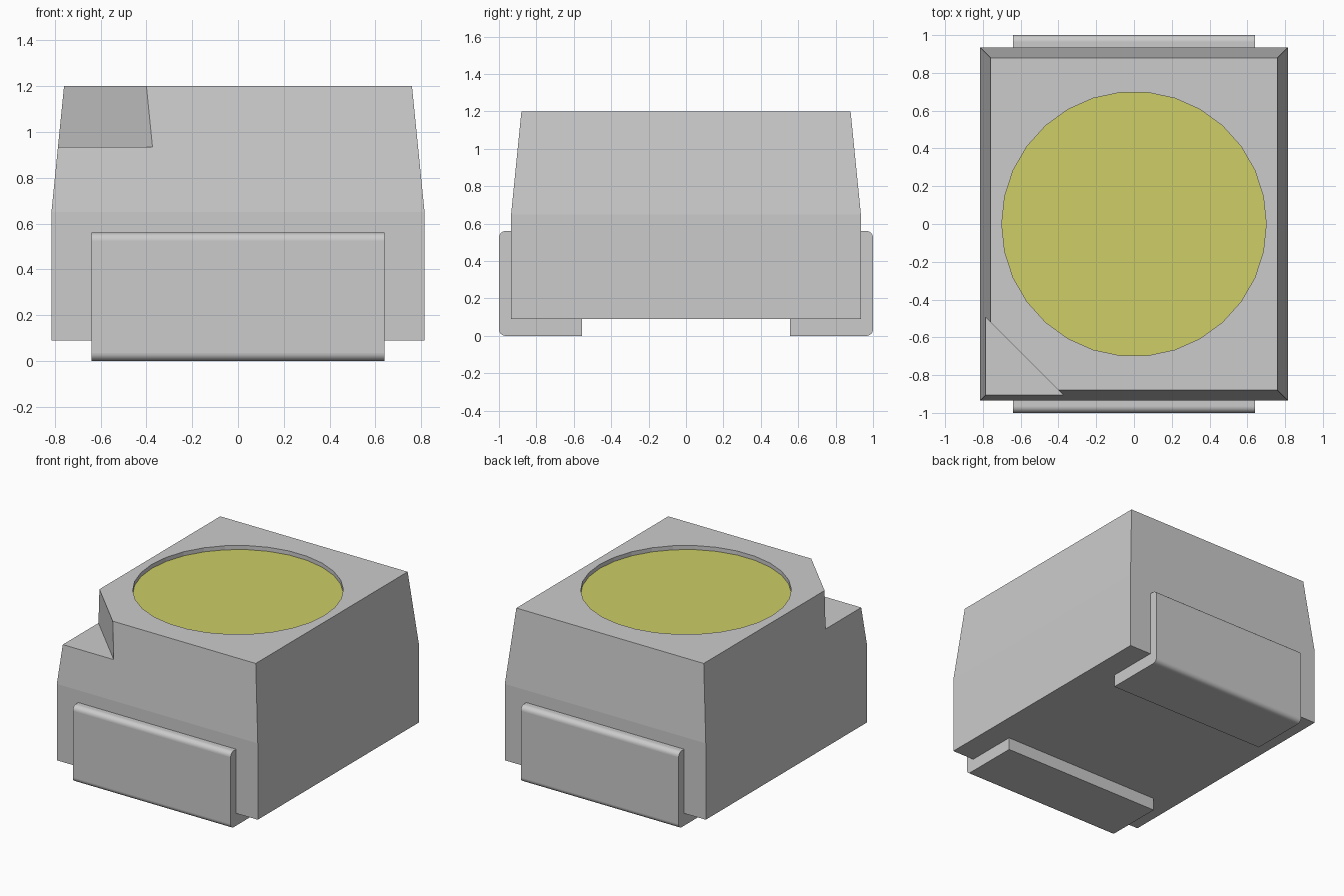
import bpy, bmesh, math
from mathutils import Vector

cube = bpy.data.objects.get("Cube")
if cube:
    bpy.data.objects.remove(cube, do_unlink=True)


def material(name, rgb):
    m = bpy.data.materials.new(name)
    m.use_nodes = True
    m.diffuse_color = (*rgb, 1)
    m.node_tree.nodes["Principled BSDF"].inputs["Base Color"].default_value = (*rgb, 1)
    return m


GREY = material("light grey", (0.60, 0.60, 0.60))
YELLOW = material("phosphor yellow", (0.61, 0.61, 0.135))


def loft(name, rings):
    """Closed solid through rings that all have the same number of points."""
    bm = bmesh.new()
    loops = [[bm.verts.new(p) for p in ring] for ring in rings]
    for a, b in zip(loops, loops[1:]):
        n = len(a)
        for i in range(n):
            bm.faces.new((a[i], a[(i + 1) % n], b[(i + 1) % n], b[i]))
    bm.faces.new(loops[0][::-1])
    bm.faces.new(loops[-1])
    bmesh.ops.recalc_face_normals(bm, faces=bm.faces)
    mesh = bpy.data.meshes.new(name)
    bm.to_mesh(mesh)
    bm.free()
    mesh.materials.append(GREY)
    obj = bpy.data.objects.new(name, mesh)
    bpy.context.collection.objects.link(obj)
    return obj


def rectangle(x, y, z):
    return [(-x, -y, z), (x, -y, z), (x, y, z), (-x, y, z)]


def cut(obj, cutter):
    """Subtract the cutter from the object, then discard the cutter."""
    cutter.hide_render = True
    mod = obj.modifiers.new("cut", 'BOOLEAN')
    mod.operation, mod.solver, mod.object = 'DIFFERENCE', 'EXACT', cutter
    bpy.ops.object.select_all(action='DESELECT')
    bpy.context.view_layer.objects.active = obj
    obj.select_set(True)
    bpy.ops.object.modifier_apply(modifier=mod.name)
    bpy.data.objects.remove(cutter, do_unlink=True)


# Housing: straight lower walls, tapered upper walls
TOP, FLOOR = 1.2, 1.17
housing = loft("housing", [rectangle(0.815, 0.935, 0.09),
                           rectangle(0.815, 0.935, 0.65),
                           rectangle(0.76, 0.88, TOP)])

# Polarity notch across the front corner
triangle = [(-1.1, -1.1), (-0.18, -1.1), (-1.1, -0.18)]
cut(housing, loft("notch_cutter", [[(x, y, z) for x, y in triangle] for z in (0.935, 1.4)]))

# Shallow round lens recess with a yellow floor
circle = [(0.70 * math.cos(math.tau * i / 30), 0.70 * math.sin(math.tau * i / 30))
          for i in range(30)]
cut(housing, loft("recess_cutter", [[(x, y, z) for x, y in circle] for z in (FLOOR, 1.4)]))
housing.data.materials.clear()
housing.data.materials.append(GREY)
housing.data.materials.append(YELLOW)
for face in housing.data.polygons:
    face.use_smooth = False
    on_floor = face.normal.z > 0.9 and abs(face.center.z - FLOOR) < 0.005
    face.material_index = 1 if on_floor else 0


# Terminals: L-shaped strips wrapped under each end, outer corners rounded
def arc(cy, cz, r, start, end, steps=8):
    angles = [math.radians(start + (end - start) * i / steps) for i in range(steps + 1)]
    return [(cy + r * math.cos(a), cz + r * math.sin(a)) for a in angles]


R = 0.035
profile = [(-0.935, 0.09), (-0.935, 0.56)]
profile += arc(-1 + R, 0.56 - R, R, 90, 180)
profile += arc(-1 + R, R, R, 180, 270)
profile += [(-0.555, 0.0), (-0.555, 0.09)]

for name, side in (("front_terminal", 1), ("back_terminal", -1)):
    lead = loft(name, [[(x, side * y, z) for y, z in profile] for x in (-0.64, 0.64)])
    # Only the narrow strips of the rounded corners are smooth
    for face in lead.data.polygons:
        face.use_smooth = len(face.vertices) == 4 and face.area < 0.02
